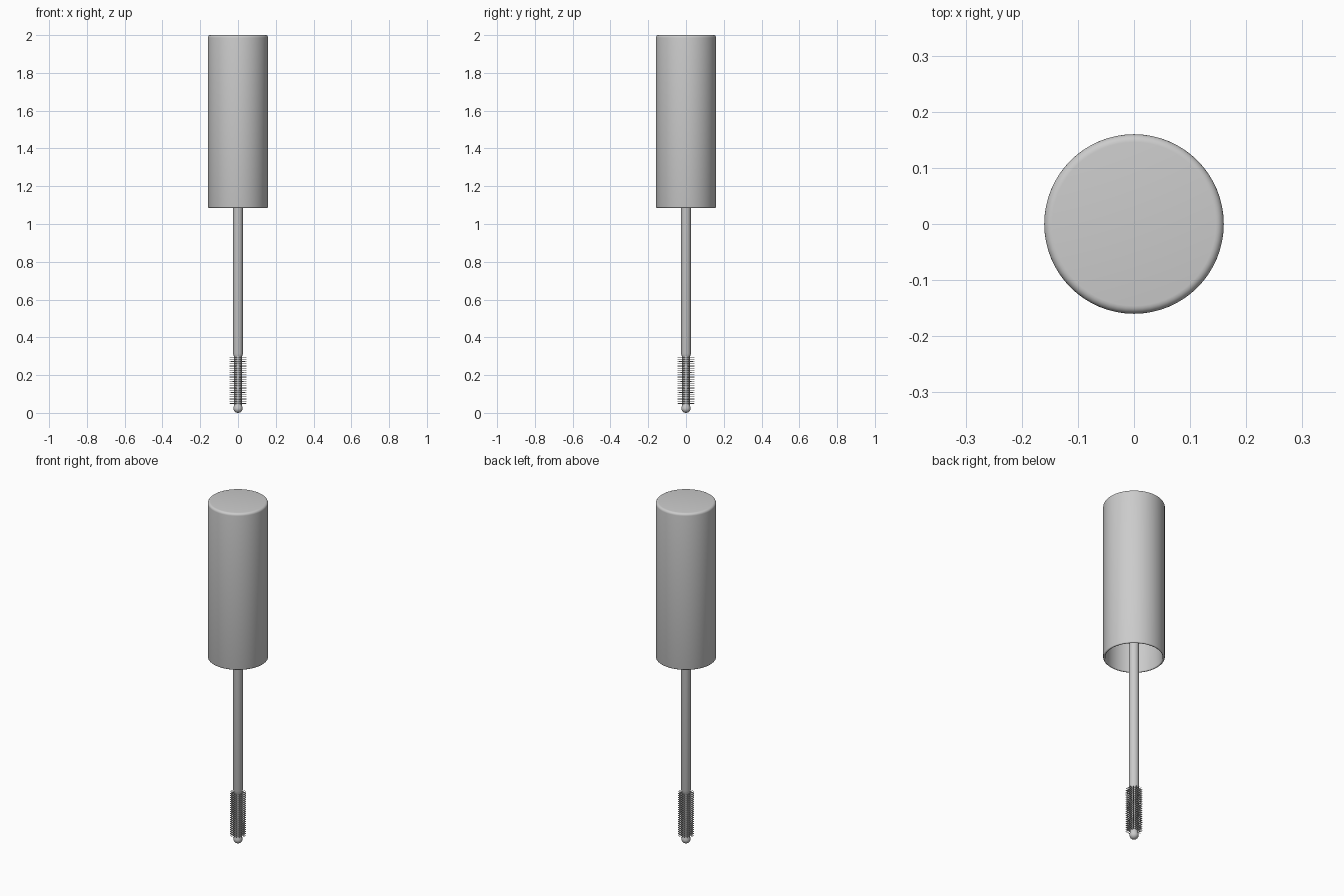
import bpy
import bmesh
from math import cos, sin, pi
from mathutils import Matrix, Vector

cube = bpy.data.objects.get("Cube")
if cube:
    bpy.data.objects.remove(cube, do_unlink=True)

grey = bpy.data.materials.new("plain grey")
grey.use_nodes = True
colour = (0.6, 0.6, 0.6, 1)
grey.diffuse_color = colour
grey.node_tree.nodes["Principled BSDF"].inputs["Base Color"].default_value = colour


def finish(name, bm):
    bmesh.ops.recalc_face_normals(bm, faces=bm.faces)
    mesh = bpy.data.meshes.new(name)
    bm.to_mesh(mesh)
    bm.free()
    mesh.materials.append(grey)
    obj = bpy.data.objects.new(name, mesh)
    bpy.context.collection.objects.link(obj)
    bpy.ops.object.select_all(action="DESELECT")
    obj.select_set(True)
    bpy.context.view_layer.objects.active = obj
    bpy.ops.object.shade_smooth_by_angle(angle=pi / 4)
    return obj


def lathe(name, profile, sides):
    """Spin a (radius, height) profile about the z axis."""
    bm = bmesh.new()
    verts = [bm.verts.new((r, 0, z)) for r, z in profile]
    edges = [bm.edges.new(pair) for pair in zip(verts, verts[1:])]
    bmesh.ops.spin(bm, geom=verts + edges, cent=(0, 0, 0), axis=(0, 0, 1),
                   angle=2 * pi, steps=sides, use_merge=True)
    bmesh.ops.remove_doubles(bm, verts=bm.verts, dist=1e-5)
    return finish(name, bm)


def arc(r, z, radius, start, end, steps=5):
    angles = [start + (end - start) * i / steps for i in range(steps + 1)]
    return [(r + radius * cos(a), z + radius * sin(a)) for a in angles]


# Hollow cap, rounded at the crown and around the open rim
R, TOP, RIM, WALL = 0.16, 2.0, 1.085, 0.012
cap = [(0, TOP)] + arc(R - 0.014, TOP - 0.014, 0.014, pi / 2, 0)
cap += arc(R - WALL / 2, RIM + WALL / 2, WALL / 2, 0, -pi, 6)
cap += [(R - WALL, TOP - 0.03), (0, TOP - 0.03)]
lathe("cap", cap, 64)

# Wand stem running up inside the cap, with a small shoulder at the brush
lathe("stem", [(0, 0.3), (0.022, 0.3), (0.027, 0.315),
               (0.027, TOP - 0.03), (0, TOP - 0.03)], 32)

# Brush core and rounded tip
lathe("brush_core", [(0, 0.03), (0.02, 0.03), (0.02, 0.3), (0, 0.3)], 24)
tip = arc(0, 0.024, 0.024, -pi / 2, 0, 7) + [(0.023, 0.032), (0.02, 0.045), (0, 0.045)]
tip[0] = (0, 0)
lathe("brush_tip", tip, 24)

# Rings of thin bristles
bm = bmesh.new()
ROWS, SPOKES = 22, 16
for row in range(ROWS):
    z = 0.05 + 0.245 * row / (ROWS - 1)
    for spoke in range(SPOKES):
        a = 2 * pi * spoke / SPOKES
        out = Vector((cos(a), sin(a), 0))
        place = Matrix.Translation(out * 0.03 + Vector((0, 0, z)))
        turn = out.to_track_quat("Z", "Y").to_matrix().to_4x4()
        bmesh.ops.create_cone(bm, cap_ends=True, segments=6, radius1=0.002,
                              radius2=0.0016, depth=0.028, matrix=place @ turn)
finish("bristles", bm)
